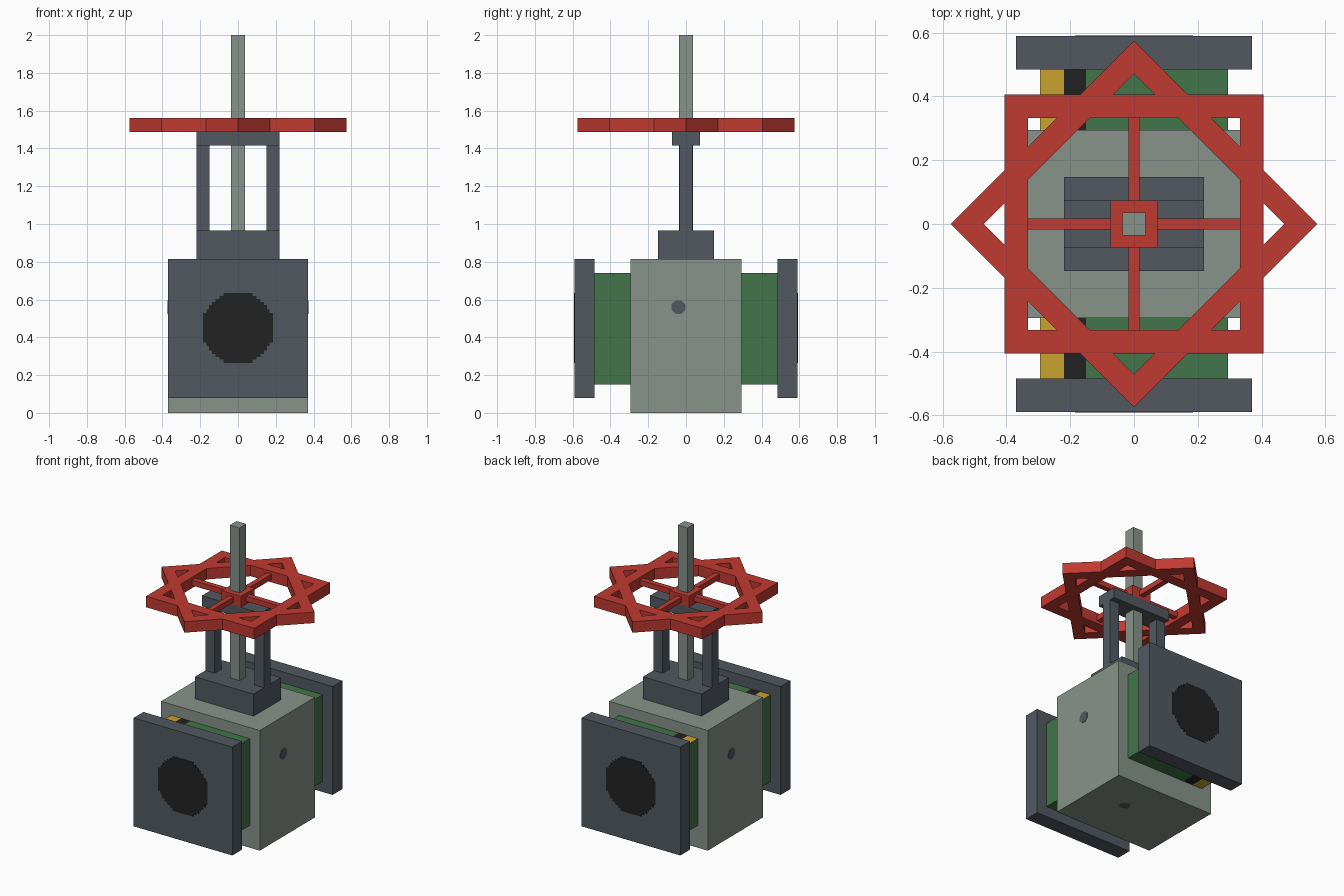
import bpy, bmesh, math
from mathutils import Matrix, Vector

cube = bpy.data.objects.get("Cube")
if cube:
    bpy.data.objects.remove(cube, do_unlink=True)


def material(name, hexcode):
    rgb = [int(hexcode[i:i + 2], 16) / 255 for i in (0, 2, 4)]
    lin = [c / 12.92 if c <= 0.04 else ((c + 0.055) / 1.055) ** 2.4 for c in rgb]
    m = bpy.data.materials.new(name)
    m.use_nodes = True
    m.diffuse_color = (*lin, 1)
    m.node_tree.nodes["Principled BSDF"].inputs["Base Color"].default_value = (*lin, 1)
    return m


casting = material("grey_green", "87938A")
steel = material("dark_steel", "525960")
green = material("green", "427549")
yellow = material("yellow", "C9A22F")
black = material("black", "222222")
red = material("red", "C13A32")


def finish(name, bm, *mats):
    bmesh.ops.recalc_face_normals(bm, faces=bm.faces)
    mesh = bpy.data.meshes.new(name)
    bm.to_mesh(mesh)
    bm.free()
    for m in mats:
        mesh.materials.append(m)
    ob = bpy.data.objects.new(name, mesh)
    bpy.context.collection.objects.link(ob)
    return ob


def box_mesh(x0, x1, y0, y1, z0, z1):
    bm = bmesh.new()
    mat = Matrix.Translation(((x0 + x1) / 2, (y0 + y1) / 2, (z0 + z1) / 2))
    mat = mat @ Matrix.Diagonal((x1 - x0, y1 - y0, z1 - z0, 1))
    bmesh.ops.create_cube(bm, size=1, matrix=mat)
    return bm


def box(name, mat, *bounds):
    return finish(name, box_mesh(*bounds), mat)


def plate(name, mat, points, centre, normal):
    """Thin painted plate lying on a surface."""
    bm = bmesh.new()
    face = bm.faces.new([bm.verts.new((x, y, 0)) for x, y in points])
    out = bmesh.ops.extrude_face_region(bm, geom=[face])["geom"]
    bmesh.ops.translate(bm, vec=(0, 0, 0.002),
                        verts=[v for v in out if isinstance(v, bmesh.types.BMVert)])
    ob = finish(name, bm, mat)
    ob.rotation_euler = Vector(normal).to_track_quat('Z', 'Y').to_euler()
    ob.location = centre
    return ob


def square_ring(name, outer, inner, z0, z1, angle):
    """Square frame swept from a rectangular section."""
    bm = bmesh.new()
    section = [(outer, z0), (outer, z1), (inner, z1), (inner, z0)]
    loops = [[bm.verts.new((sx * r, sy * r, z)) for r, z in section]
             for sx, sy in ((1, 1), (-1, 1), (-1, -1), (1, -1))]
    for i in range(4):
        a, b = loops[i], loops[(i + 1) % 4]
        for j in range(4):
            k = (j + 1) % 4
            bm.faces.new((a[j], b[j], b[k], a[k]))
    bmesh.ops.rotate(bm, verts=bm.verts, matrix=Matrix.Rotation(angle, 3, 'Z'))
    return finish(name, bm, red)


# Valve body
box("valve_body", casting, -0.37, 0.37, -0.295, 0.295, 0, 0.815)

# Stepped round bore outline, one quarter mirrored to four
steps = [(0.185, 0.078), (0.168, 0.097), (0.154, 0.12), (0.137, 0.137)]
steps += [(b, a) for a, b in reversed(steps[:-1])]
quarter = []
for i, (x, y) in enumerate(steps):
    quarter.append((x, y))
    if i + 1 < len(steps):
        quarter.append((steps[i + 1][0], y))
half = quarter + [(-x, y) for x, y in reversed(quarter)]
bore = half + [(-x, -y) for x, y in half]

# Pipe stubs with painted bands, end flanges and bores
for s, side in ((-1, "front"), (1, "back")):
    y0, y1 = sorted((s * 0.295, s * 0.485))
    bm = box_mesh(-0.295, 0.295, y0, y1, 0.15, 0.74)
    for cut in (-0.22, -0.15):
        bmesh.ops.bisect_plane(bm, geom=bm.verts[:] + bm.edges[:] + bm.faces[:],
                               plane_co=(cut, 0, 0), plane_no=(1, 0, 0))
    bm.normal_update()
    for f in bm.faces:
        x = f.calc_center_median().x
        if abs(f.normal.z) > 0.5 and x < -0.15:
            f.material_index = 1 if x < -0.22 else 2
    finish(side + "_pipe", bm, green, yellow, black)
    y0, y1 = sorted((s * 0.485, s * 0.59))
    box(side + "_flange", steel, -0.37, 0.37, y0, y1, 0.08, 0.815)
    plate(side + "_bore", black, bore, (0, s * 0.59, 0.45), (0, s, 0))

# Small round plugs on the body sides and base
octagon = [(0.039 * math.cos(math.radians(a)), 0.039 * math.sin(math.radians(a)))
           for a in [22.5 + 45 * i for i in range(8)]]
plate("left_plug", steel, octagon, (0.37, -0.04, 0.56), (1, 0, 0))
plate("right_plug", steel, octagon, (-0.37, 0.04, 0.56), (-1, 0, 0))
plate("base_plug", steel, octagon, (0.1, 0.03, 0.002), (0, 0, -1))

# Bonnet, yoke and stem
box("bonnet", steel, -0.22, 0.22, -0.147, 0.147, 0.815, 0.965)
box("left_yoke_post", steel, 0.15, 0.22, -0.035, 0.035, 0.965, 1.415)
box("right_yoke_post", steel, -0.22, -0.15, -0.035, 0.035, 0.965, 1.415)
box("yoke_crossbar", steel, -0.22, 0.22, -0.073, 0.073, 1.415, 1.486)
box("stem", casting, -0.036, 0.036, -0.036, 0.036, 0.965, 2.0)

# Handwheel: two crossed square rims, hub and four spokes
square_ring("wheel_rim_straight", 0.406, 0.333, 1.486, 1.56, 0)
square_ring("wheel_rim_diagonal", 0.406, 0.333, 1.486, 1.56, math.pi / 4)
square_ring("wheel_hub", 0.073, 0.036, 1.486, 1.56, 0)
for i in range(4):
    bm = box_mesh(0.073, 0.335, -0.018, 0.018, 1.505, 1.541)
    bmesh.ops.rotate(bm, verts=bm.verts, matrix=Matrix.Rotation(i * math.pi / 2, 3, 'Z'))
    finish("wheel_spoke_%d" % (i + 1), bm, red)
